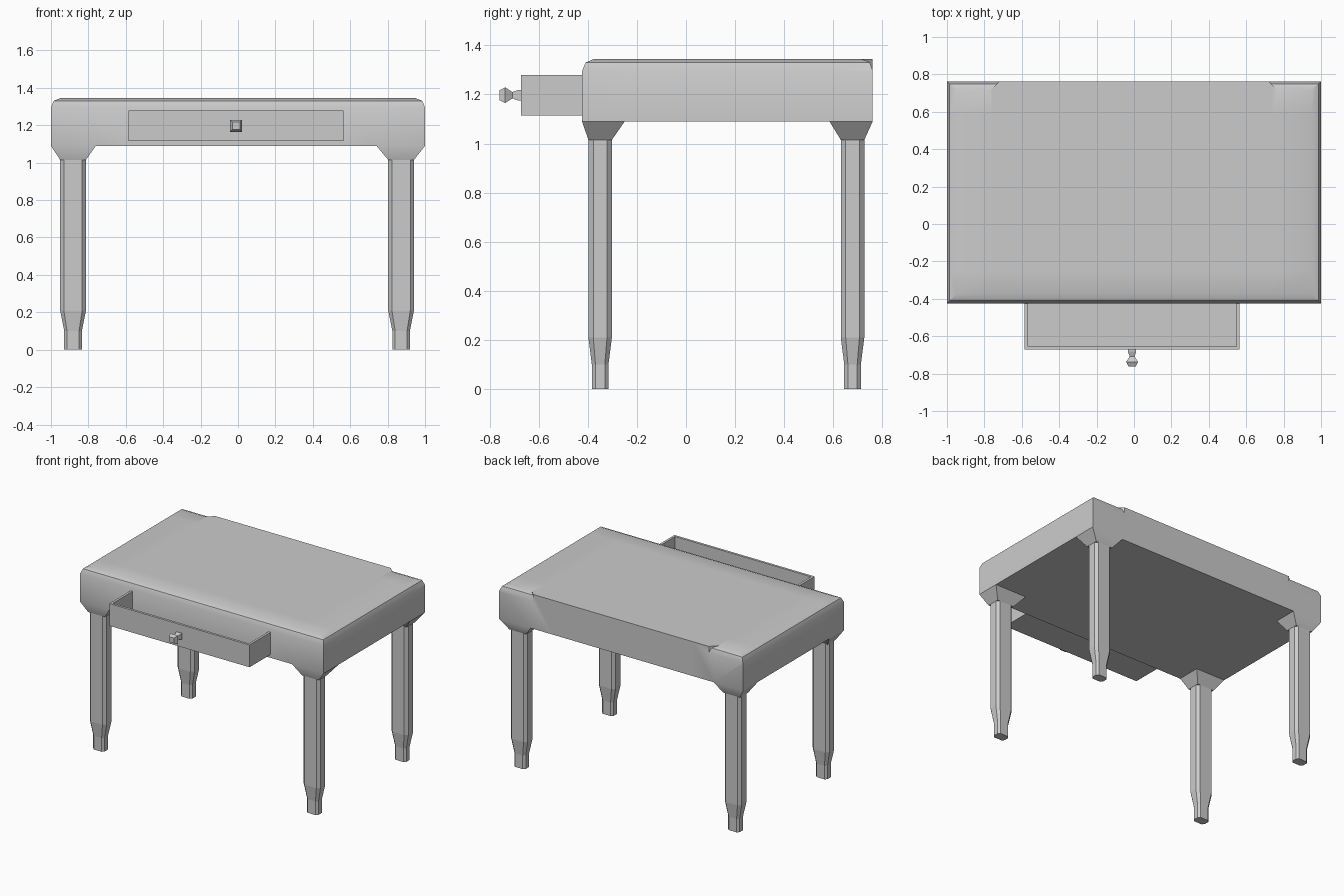
import bpy, bmesh, math
from mathutils import Matrix, Vector

if "Cube" in bpy.data.objects:
    bpy.data.objects.remove(bpy.data.objects["Cube"], do_unlink=True)

grey = bpy.data.materials.new("plain_grey")
grey.use_nodes = True
grey.diffuse_color = (0.6, 0.6, 0.6, 1)
grey.node_tree.nodes["Principled BSDF"].inputs["Base Color"].default_value = (0.6, 0.6, 0.6, 1)


def make(name, bm):
    bmesh.ops.recalc_face_normals(bm, faces=bm.faces)
    mesh = bpy.data.meshes.new(name)
    bm.to_mesh(mesh)
    bm.free()
    mesh.materials.append(grey)
    ob = bpy.data.objects.new(name, mesh)
    bpy.context.collection.objects.link(ob)
    return ob


def smooth(ob):
    bpy.ops.object.select_all(action='DESELECT')
    ob.select_set(True)
    bpy.context.view_layer.objects.active = ob
    bpy.ops.object.shade_smooth_by_angle(angle=math.radians(30))


def box(lo, hi):
    bm = bmesh.new()
    lo, hi = Vector(lo), Vector(hi)
    bmesh.ops.create_cube(bm, size=1, matrix=Matrix.Translation((lo + hi) / 2)
                          @ Matrix.Diagonal((*(hi - lo), 1)))
    return bm


def loft(name, rings):
    """Skin a stack of equal-length point rings and cap both ends."""
    bm = bmesh.new()
    loops = [[bm.verts.new(p) for p in ring] for ring in rings]
    for a, b in zip(loops, loops[1:]):
        for i in range(len(a)):
            j = (i + 1) % len(a)
            bm.faces.new((a[i], a[j], b[j], b[i]))
    bm.faces.new(loops[0])
    bm.faces.new(loops[-1])
    return make(name, bm)


X, FRONT, BACK, BASE, TOP = 1.0, -0.424, 0.761, 1.09, 1.345
ROUND = 0.05
LEG_TOP = 1.015
LEG_X = {"right": -0.882, "left": 0.872}
LEG_Y = {"front": -0.35, "back": 0.679}
HALF_X, HALF_Y = 0.069, 0.048
INNER_X = {"right": -0.76, "left": 0.74}
INNER_Y = {"front": -0.25, "back": 0.585}

# Table body: rounded top edges at the front and sides
bm = box((-X, FRONT, BASE), (X, BACK, TOP))
rim = [e for e in bm.edges if all(v.co.z > TOP - 0.01 for v in e.verts)
       and not all(v.co.y > 0 for v in e.verts)]
bmesh.ops.bevel(bm, geom=rim, offset=ROUND, segments=2, profile=0.5, affect='EDGES')

# Section the body at the drawer and leg brackets
cuts = [((x, 0, 0), (1, 0, 0)) for x in (*INNER_X.values(), -0.585, 0.565)]
cuts += [((0, y, 0), (0, 1, 0)) for y in INNER_Y.values()]
for co, no in cuts:
    bmesh.ops.bisect_plane(bm, geom=bm.verts[:] + bm.edges[:] + bm.faces[:],
                           plane_co=co, plane_no=no)

# Draw the bottom corners down into tapered leg brackets
bm.normal_update()
corners = []
for f in bm.faces:
    c = f.calc_center_median()
    if (f.normal.z < -0.9 and not INNER_X["right"] < c.x < INNER_X["left"]
            and not INNER_Y["front"] < c.y < INNER_Y["back"]):
        corners.append((f, c.copy()))
for f, c in corners:
    out = bmesh.ops.extrude_face_region(bm, geom=[f])["geom"]
    cx = LEG_X["left" if c.x > 0 else "right"]
    cy = LEG_Y["back" if c.y > 0 else "front"]
    for v in (g for g in out if isinstance(g, bmesh.types.BMVert)):
        v.co = (cx + math.copysign(HALF_X, v.co.x - c.x),
                cy + math.copysign(HALF_Y, v.co.y - c.y), LEG_TOP)
    if f.is_valid:
        bmesh.ops.delete(bm, geom=[f], context='FACES_ONLY')
body = make("table_body", bm)

# Round only the two ends of the back top edge
r = ROUND
profile = [(-r - 0.01, 0.005), (-0.013, -0.013), (0.005, -r - 0.01),
           (0.2, -r - 0.01), (0.2, 0.1), (-r - 0.01, 0.1)]
for side in (-1, 1):
    rings = [[(side * (0.72 - dy if end else 1.2), BACK + dy, TOP + dz) for dy, dz in profile]
             for end in (0, 1)]
    cutter = loft("edge_cutter", rings)
    cutter.hide_render = True
    mod = body.modifiers.new("back_edge", 'BOOLEAN')
    mod.operation, mod.object, mod.solver = 'DIFFERENCE', cutter, 'EXACT'
    bpy.context.view_layer.objects.active = body
    bpy.ops.object.modifier_apply(modifier=mod.name)
    bpy.data.objects.remove(cutter, do_unlink=True)
smooth(body)

# Legs: chamfered rectangular posts tapering to small feet
def octagon(cx, cy, z, hx, hy, c):
    pts = [(hx, hy - c), (hx - c, hy), (c - hx, hy), (-hx, hy - c),
           (-hx, c - hy), (c - hx, -hy), (hx - c, -hy), (hx, c - hy)]
    return [(cx + x, cy + y, z) for x, y in pts]


for sx, cx in LEG_X.items():
    for sy, cy in LEG_Y.items():
        sections = [(0, 0.047, 0.034, 0.015), (0.1, 0.047, 0.034, 0.015),
                    (0.21, HALF_X, HALF_Y, 0.02), (LEG_TOP + 0.01, HALF_X, HALF_Y, 0.02)]
        loft(f"{sy}_{sx}_leg", [octagon(cx, cy, *s) for s in sections])

# Open drawer, hollowed from the top
bm = box((-0.585, -0.672, 1.115), (0.565, FRONT + 0.03, 1.28))
lid = max(bm.faces, key=lambda f: f.calc_center_median().z)
bmesh.ops.inset_region(bm, faces=[lid], thickness=0.025)
out = bmesh.ops.extrude_face_region(bm, geom=[lid])["geom"]
bmesh.ops.translate(bm, vec=(0, 0, -0.14),
                    verts=[g for g in out if isinstance(g, bmesh.types.BMVert)])
if lid.is_valid:
    bmesh.ops.delete(bm, geom=[lid], context='FACES_ONLY')
make("drawer", bm)

# Square turned knob
knob = [(-0.67, 0.022), (-0.683, 0.022), (-0.708, 0.013), (-0.737, 0.032), (BACK * -1, 0.02)]
loft("drawer_knob", [[(-0.01 + h * sx, y, 1.197 + h * sz)
                      for sx, sz in ((1, 1), (-1, 1), (-1, -1), (1, -1))] for y, h in knob])
